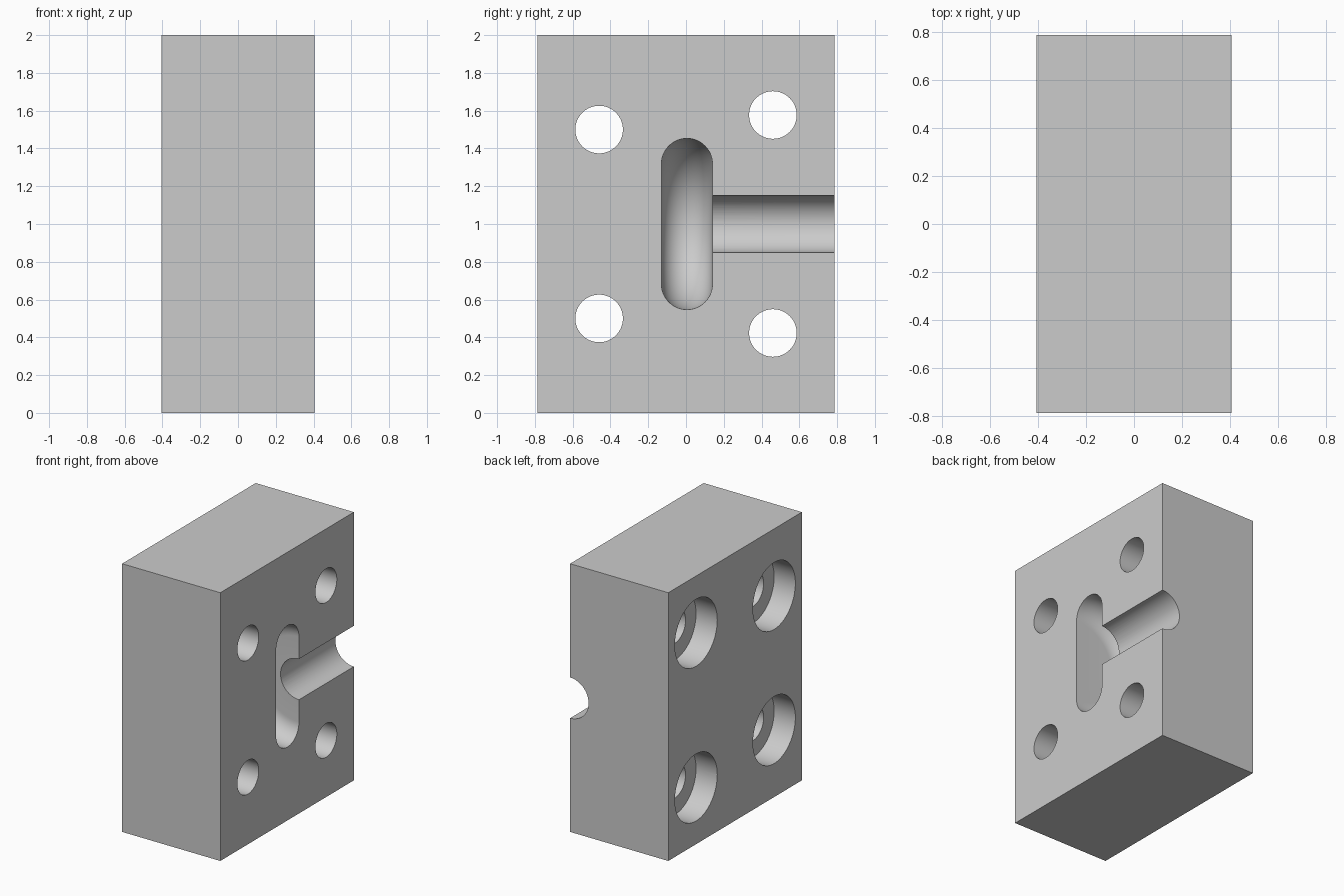
import bpy, bmesh
from math import sin, cos, pi, radians
from mathutils import Matrix, Vector

old = bpy.data.objects.get("Cube")
if old:
    bpy.data.objects.remove(old, do_unlink=True)

HX, HY, HEIGHT = 0.405, 0.787, 2.0

grey = bpy.data.materials.new("light grey metal")
grey.use_nodes = True
colour = (0.6, 0.6, 0.6, 1)
grey.diffuse_color = colour
grey.node_tree.nodes["Principled BSDF"].inputs["Base Color"].default_value = colour


def finish(name, bm):
    bmesh.ops.recalc_face_normals(bm, faces=bm.faces)
    mesh = bpy.data.meshes.new(name)
    bm.to_mesh(mesh)
    bm.free()
    mesh.materials.append(grey)
    obj = bpy.data.objects.new(name, mesh)
    bpy.context.collection.objects.link(obj)
    return obj


def rod(name, start, end, radius):
    """Closed cylinder between two points."""
    a, b = Vector(start), Vector(end)
    turn = (b - a).to_track_quat('Z', 'Y').to_matrix().to_4x4()
    bm = bmesh.new()
    bmesh.ops.create_cone(bm, cap_ends=True, segments=64, radius1=radius,
                          radius2=radius, depth=(b - a).length,
                          matrix=Matrix.Translation((a + b) / 2) @ turn)
    return finish(name, bm)


def rounded_disc(name, centre, radius, half):
    """Disc about the y axis with a fully rounded rim."""
    flat = radius - half
    arc = [(flat + half * cos(t), half * sin(t))
           for t in (-pi / 2 + pi * i / 24 for i in range(25))]
    bm = bmesh.new()
    points = [bm.verts.new((r, y, 0)) for r, y in [(0, -half), *arc, (0, half)]]
    edges = [bm.edges.new(pair) for pair in zip(points, points[1:])]
    bmesh.ops.spin(bm, geom=points + edges, axis=(0, 1, 0), cent=(0, 0, 0),
                   angle=2 * pi, steps=96)
    bmesh.ops.remove_doubles(bm, verts=bm.verts, dist=1e-5)
    bmesh.ops.translate(bm, verts=bm.verts, vec=centre)
    return finish(name, bm)


# Solid block
bm = bmesh.new()
bmesh.ops.create_cube(bm, size=1)
bmesh.ops.scale(bm, verts=bm.verts, vec=(2 * HX, 2 * HY, HEIGHT))
bmesh.ops.translate(bm, verts=bm.verts, vec=(0, 0, HEIGHT / 2))
block = finish("mould_block", bm)

# Bolt holes with counterbores on the -x face
cutters = []
for y, spread in ((-0.46, 0.5), (0.46, 0.577)):
    for side in (-1, 1):
        z = 1 + side * spread
        cutters.append(rod("bolt_hole_cutter", (-0.6, y, z), (0.6, y, z), 0.126))
        cutters.append(rod("counterbore_cutter", (-0.6, y, z), (-HX + 0.175, y, z), 0.25))

# Rounded disc cavity and half-round channel on the +x face
cutters.append(rounded_disc("cavity_cutter", (HX, 0.005, 1.0), 0.453, 0.135))
cutters.append(rod("channel_cutter", (HX, 0.01, 1.0), (HX, 1.0, 1.0), 0.152))

# Cut everything and keep only the block
bpy.ops.object.select_all(action='DESELECT')
bpy.context.view_layer.objects.active = block
block.select_set(True)
for cutter in cutters:
    cutter.hide_render = True
    cut = block.modifiers.new("cut", 'BOOLEAN')
    cut.operation = 'DIFFERENCE'
    cut.solver = 'EXACT'
    cut.object = cutter
    bpy.ops.object.modifier_apply(modifier=cut.name)
for cutter in cutters:
    bpy.data.objects.remove(cutter, do_unlink=True)

bpy.ops.object.shade_smooth_by_angle(angle=radians(30))
